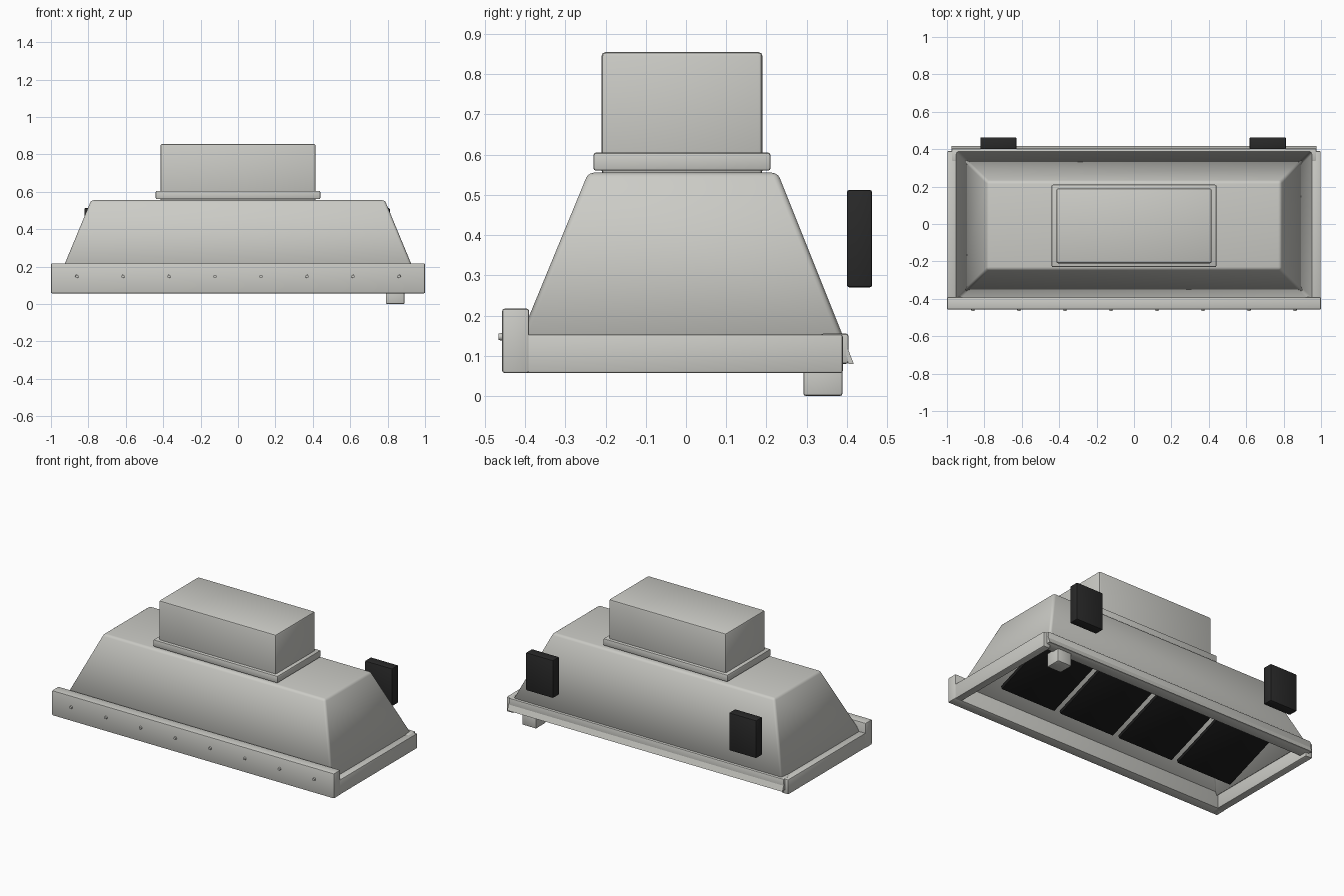
import bpy, bmesh, math
from mathutils import Matrix, Vector

default = bpy.data.objects.get("Cube")
if default:
    bpy.data.objects.remove(default, do_unlink=True)


def material(name, rgb):
    m = bpy.data.materials.new(name)
    m.use_nodes = True
    m.diffuse_color = (*rgb, 1)
    m.node_tree.nodes["Principled BSDF"].inputs["Base Color"].default_value = (*rgb, 1)
    return m


METAL = material("pale steel", (0.6, 0.6, 0.565))
DARK = material("dark bracket", (0.022, 0.022, 0.022))
BLACK = material("black filter", (0.011, 0.011, 0.011))


def finish(bm, name, mat):
    bmesh.ops.recalc_face_normals(bm, faces=bm.faces)
    mesh = bpy.data.meshes.new(name)
    bm.to_mesh(mesh)
    bm.free()
    mesh.materials.append(mat)
    mesh.shade_smooth()
    mesh.set_sharp_from_angle(angle=math.radians(40))
    ob = bpy.data.objects.new(name, mesh)
    bpy.context.collection.objects.link(ob)
    return ob


def box(name, xs, ys, zs, mat=METAL, bevel=0.006):
    """Rounded box given by its extents on each axis."""
    bm = bmesh.new()
    bmesh.ops.create_cube(bm, size=1)
    for v in bm.verts:
        v.co = [r[0] if c < 0 else r[1] for c, r in zip(v.co, (xs, ys, zs))]
    if bevel:
        bmesh.ops.bevel(bm, geom=bm.edges[:], offset=bevel, segments=2,
                        profile=0.5, affect='EDGES')
    return finish(bm, name, mat)


def extrude_x(name, points, half, mat=METAL):
    """Closed y-z profile swept along x."""
    bm = bmesh.new()
    face = bm.faces.new([bm.verts.new((-half, y, z)) for y, z in points])
    new = bmesh.ops.extrude_face_region(bm, geom=[face])["geom"]
    for v in new:
        if isinstance(v, bmesh.types.BMVert):
            v.co.x = half
    return finish(bm, name, mat)


# Hollow sloping canopy, open underneath
bm = bmesh.new()
bmesh.ops.create_cube(bm, size=1)
for v in bm.verts:
    top = v.co.z > 0
    v.co.x = math.copysign(0.785 if top else 0.955, v.co.x)
    back, front = (0.228, -0.243) if top else (0.392, -0.412)
    v.co.y = back if v.co.y > 0 else front
    v.co.z = 0.555 if top else 0.145
rounded = [e for e in bm.edges if max(v.co.z for v in e.verts) > 0.5]
bmesh.ops.bevel(bm, geom=rounded, offset=0.014, segments=3, profile=0.5, affect='EDGES')
floor = [f for f in bm.faces if all(v.co.z < 0.2 for v in f.verts)]
bmesh.ops.delete(bm, geom=floor, context='FACES')
canopy = finish(bm, "canopy", METAL)
shell = canopy.modifiers.new("Thickness", 'SOLIDIFY')
shell.thickness = 0.015
shell.offset = -1

# Duct box and its collar
box("duct_box", (-0.415, 0.415), (-0.21, 0.19), (0.55, 0.855), bevel=0.01)
box("duct_collar", (-0.44, 0.44), (-0.23, 0.21), (0.56, 0.605))

# Rim: tall front panel and two low side rails
box("front_panel", (-1, 1), (-0.457, -0.39), (0.057, 0.217))
for side, name in ((1, "left_rail"), (-1, "right_rail")):
    xs = sorted((side * 0.95, side * 0.998))
    box(name, xs, (-0.455, 0.39), (0.057, 0.153))

# Rear gutter with a flared drip flange
box("rear_gutter", (-0.975, 0.975), (0.335, 0.404), (0.08, 0.155))
extrude_x("drip_flange", [(0.385, 0.15), (0.39, 0.15), (0.417, 0.08), (0.404, 0.08)], 0.975)

# Drain cup
box("drain_cup", (0.79, 0.89), (0.292, 0.389), (0, 0.09))

# Rivets along the front panel
for i in range(8):
    bm = bmesh.new()
    place = Matrix.Translation(((i - 3.5) * 0.246, -0.46, 0.147)) @ Matrix.Rotation(math.pi / 2, 4, 'X')
    bmesh.ops.create_cone(bm, cap_ends=True, segments=12, radius1=0.01, radius2=0.008,
                          depth=0.012, matrix=place)
    finish(bm, f"rivet_{i + 1}", METAL)

# Wall brackets behind the canopy
for x, name in ((0.715, "left_wall_bracket"), (-0.725, "right_wall_bracket")):
    box(name, (x - 0.097, x + 0.097), (0.4, 0.463), (0.27, 0.512), DARK)

# Four filters, sloping up towards the rear
low, high = Vector((0, -0.16, 0.07)), Vector((0, 0.335, 0.25))
run = high - low
for i in range(4):
    x = (i - 1.5) * 0.436
    panel = box(f"filter_{i + 1}", (-0.196, 0.196), (-run.length / 2, run.length / 2),
                (0, 0.025), BLACK, bevel=0.004)
    panel.location = (low + high) / 2 + Vector((x, 0, 0))
    panel.rotation_euler.x = math.atan2(run.z, run.y)
